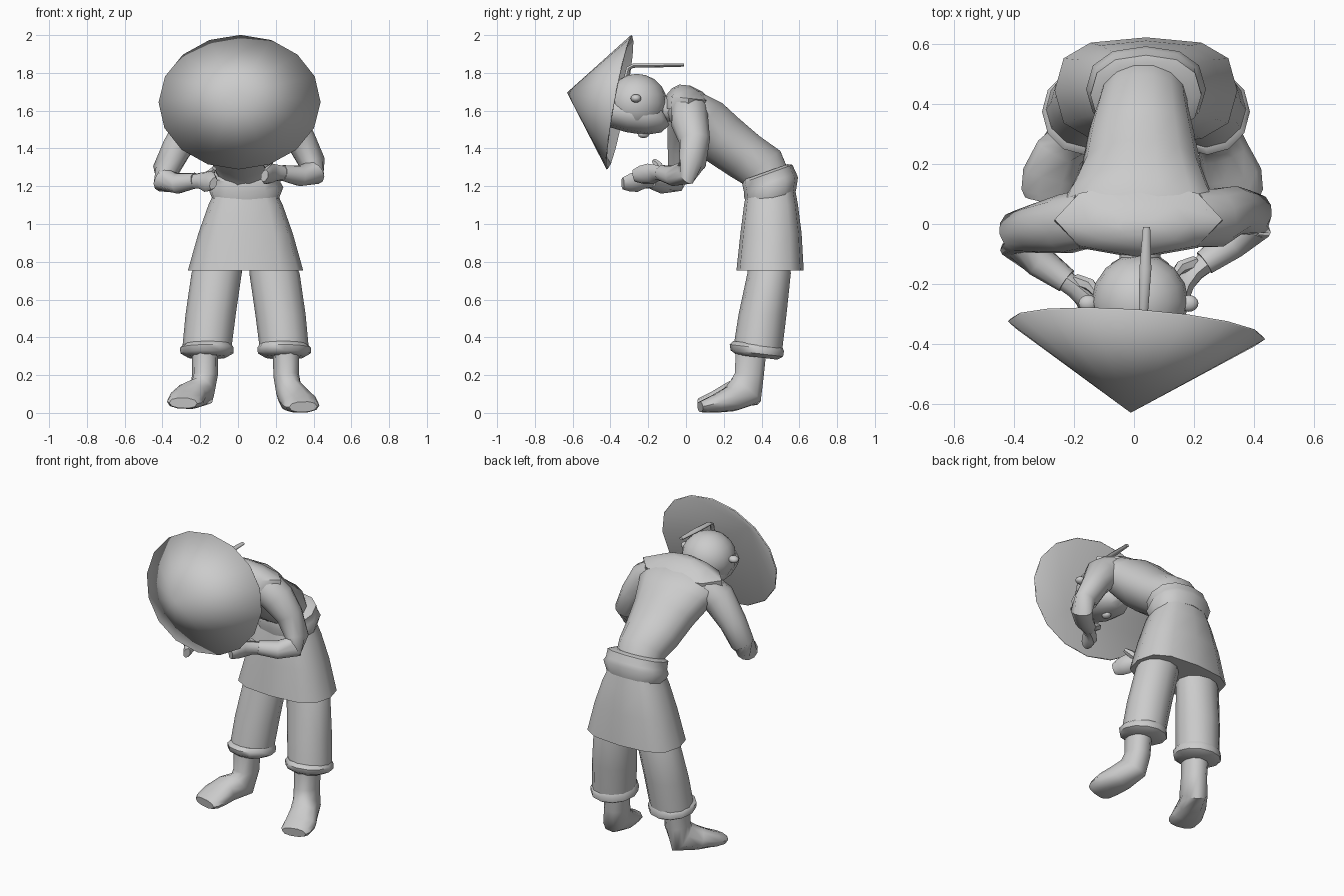
import bpy, bmesh
from math import pi, cos, sin, radians, copysign
from mathutils import Vector

cube = bpy.data.objects.get("Cube")
if cube:
    bpy.data.objects.remove(cube)

grey = bpy.data.materials.new("plain grey")
grey.use_nodes = True
COLOUR = (0.6, 0.6, 0.6, 1)
grey.diffuse_color = COLOUR
grey.node_tree.nodes["Principled BSDF"].inputs["Base Color"].default_value = COLOUR


def finish(ob, angle=50):
    ob.data.materials.append(grey)
    bpy.ops.object.select_all(action='DESELECT')
    ob.select_set(True)
    bpy.context.view_layer.objects.active = ob
    bpy.ops.object.shade_smooth_by_angle(angle=radians(angle))
    return ob


def loft(name, rings, n=12, hint=(1, 0, 0), axis=None, angle=50, power=1):
    """Skin oval rings (x, y, z, half width, half depth); power below 1 squares them off."""
    bm = bmesh.new()
    pts = [Vector(r[:3]) for r in rings]
    loops = []
    for i, (p, r) in enumerate(zip(pts, rings)):
        t = Vector(axis) if axis else pts[min(i + 1, len(pts) - 1)] - pts[max(i - 1, 0)]
        t.normalize()
        u = Vector(hint)
        u = (u - t * u.dot(t)).normalized()
        v = t.cross(u)
        loop = []
        for k in range(n):
            c, s = (copysign(abs(f) ** power, f) for f in (cos(2 * pi * k / n), sin(2 * pi * k / n)))
            loop.append(bm.verts.new(p + u * r[3] * c + v * r[4] * s))
        loops.append(loop)
    for a, b in zip(loops, loops[1:]):
        for k in range(n):
            bm.faces.new((a[k], a[(k + 1) % n], b[(k + 1) % n], b[k]))
    bm.faces.new(loops[0][::-1])
    bm.faces.new(loops[-1])
    bmesh.ops.recalc_face_normals(bm, faces=bm.faces)
    me = bpy.data.meshes.new(name)
    bm.to_mesh(me)
    bm.free()
    ob = bpy.data.objects.new(name, me)
    bpy.context.collection.objects.link(ob)
    return finish(ob, angle)


def ball(name, loc, scale):
    bpy.ops.mesh.primitive_uv_sphere_add(segments=16, ring_count=10, location=loc)
    ob = bpy.context.object
    ob.name = name
    ob.scale = scale
    return finish(ob)


MID = 0.04  # centre line of the hips
UP = (0, 0, 1)

# Legs, rolled cuffs and turned-out feet
for side, s in (("left", 1), ("right", -1)):
    def at(x, *rest):
        return (MID + s * x, *rest)
    loft(side + "_trouser_leg", [at(.13, .44, .84, .11, .1), at(.153, .44, .74, .133, .115),
                                 at(.185, .405, .52, .133, .127), at(.205, .38, .34, .13, .13)], axis=UP)
    loft(side + "_cuff", [at(.2, .38, .365, .125, .13), at(.205, .375, .345, .142, .145),
                          at(.205, .375, .315, .14, .14), at(.205, .375, .295, .105, .11)], axis=(0, .12, 1))
    drop, out = (.02, .025) if s < 0 else (0, 0)
    loft(side + "_foot", [at(.215, .345, .34, .07, .085), at(.215, .335, .2, .068, .08),
                          at(.23, .315, .115, .07, .1), at(.26 + out, .24, .075 + drop, .085, .07),
                          at(.29 + out, .16, .05 + drop, .098, .05),
                          at(.3 + out, .1, .036 + drop, .092, .036),
                          at(.305 + out, .075, .032 + drop, .075, .028)], n=10, power=.85)

# Wrapped skirt with a slanted waistband
loft("skirt", [(MID, .45, 1.2, .15, .125), (MID, .45, 1.1, .197, .143), (MID, .45, .95, .25, .162),
               (MID, .445, .755, .305, .178)], n=12, axis=(0, 0, -1), power=.72)
loft("waistband", [(MID, .455, 1.13, .175, .135), (MID, .45, 1.195, .2, .152),
                   (MID, .445, 1.22, .185, .147), (MID, .43, 1.265, .185, .142),
                   (MID, .42, 1.275, .155, .125)], axis=(0, -.36, 1), power=.85)

# Bowed torso widening into the shoulders
loft("torso", [(.035, .45, 1.2, .14, .12), (.03, .4, 1.3, .15, .135), (.025, .31, 1.36, .175, .135),
               (.025, .19, 1.45, .2, .145), (.022, .1, 1.53, .24, .147), (.02, .04, 1.575, .28, .13),
               (.02, -.03, 1.61, .2, .1), (.02, -.08, 1.63, .085, .06)], n=14)

# Shoulder collar, pointed at the back
loft("collar", [(.015, .005, 1.6, .28, .12), (.015, .015, 1.665, .28, .125),
                (.015, .005, 1.71, .17, .08), (.015, -.005, 1.735, .07, .03)],
     n=8, axis=(0, .1, 1), angle=40)

# Arms and hands held under the chin
for side, s, dx, dy, dz in (("left", 1, 0, 0, .02), ("right", -1, .02, -.06, -.02)):
    def at(x, y, z, a, b):
        return (.015 + s * (x + dx), y + dy, z + dz, a, b)
    loft(side + "_sleeve", [(.02 + s * .17, .02, 1.59, .1, .1),
                            (.02 + s * .25, .02 + dy / 3, 1.54, .1, .1),
                            at(.32, .045, 1.42, .083, .08), at(.38, .035, 1.3, .072, .07),
                            at(.385, 0, 1.25, .066, .066), at(.31, -.065, 1.235, .055, .055),
                            at(.22, -.13, 1.25, .042, .042)], hint=(0, 1, .3))
    loft(side + "_hand", [at(.25, -.11, 1.245, .037, .037), at(.19, -.155, 1.25, .045, .035),
                          at(.155, -.19, 1.245, .058, .035), at(.14, -.235, 1.24, .052, .03),
                          at(.125, -.275, 1.235, .034, .02)], n=8, hint=(.4, 0, 1))
    loft(side + "_thumb", [at(.19, -.13, 1.26, .024, .024), at(.14, -.145, 1.29, .022, .022),
                           at(.12, -.17, 1.315, .014, .014)], n=6)

# Neck, bowed head, face and ears
loft("neck", [(.02, .03, 1.61, .07, .075), (.02, -.06, 1.61, .066, .065), (.02, -.16, 1.61, .07, .075)])
ball("skull", (.02, -.26, 1.64), (.162, .16, .155))
loft("face", [(.02, -.4, 1.605, .12, .09), (.02, -.3, 1.585, .145, .1), (.02, -.2, 1.57, .135, .1),
              (.02, -.13, 1.56, .095, .075), (.02, -.11, 1.57, .06, .05)], angle=70)
ball("nose", (.02, -.225, 1.475), (.024, .03, .02))
for side, s in (("left", 1), ("right", -1)):
    ball(side + "_ear", (.015 + s * .168, -.265, 1.665), (.032, .028, .022))

# Thin queue of hair sticking out behind the hat
loft("hair_braid", [(.03, -.32, 1.76, .014, .012), (.03, -.305, 1.825, .014, .012),
                    (.032, -.28, 1.838, .016, .011), (.038, -.15, 1.84, .02, .011),
                    (.042, -.01, 1.842, .012, .009)], n=8)

# Conical hat, tipped far forward
tilt, depth = radians(79.6), .28
axis = Vector((-.01, -sin(tilt), cos(tilt)))
bpy.ops.mesh.primitive_cone_add(vertices=16, radius1=1, radius2=0, depth=depth, end_fill_type='NOTHING',
                                location=Vector((0, -.355, 1.645)) + axis * depth / 2,
                                rotation=(tilt, 0, radians(-4)))
hat = bpy.context.object
hat.name = "conical_hat"
hat.scale = (.43, .362, 1)
bpy.ops.object.transform_apply(location=False, rotation=False, scale=True)
shell = hat.modifiers.new("thickness", 'SOLIDIFY')
shell.thickness = .008
finish(hat)
